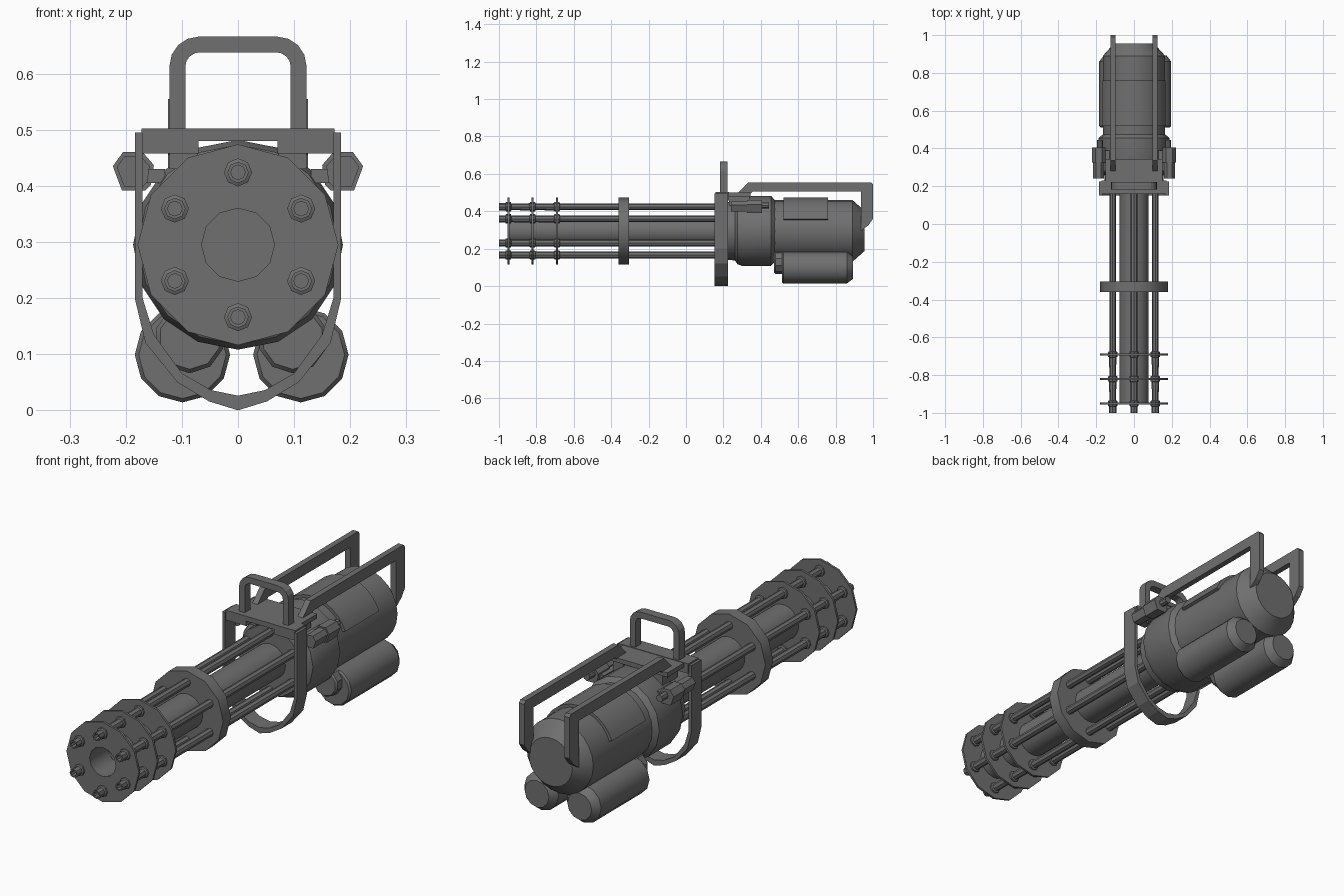
import bpy, bmesh, math

if "Cube" in bpy.data.objects:
    bpy.data.objects.remove(bpy.data.objects["Cube"])

AXIS_Z = 0.295
DISCS = (-0.95, -0.82, -0.69)

gunmetal = bpy.data.materials.new("dark_grey")
gunmetal.diffuse_color = (0.16, 0.16, 0.16, 1)
gunmetal.use_nodes = True
gunmetal.node_tree.nodes["Principled BSDF"].inputs["Base Color"].default_value = gunmetal.diffuse_color


def finish(name, bm, smooth=True):
    bmesh.ops.remove_doubles(bm, verts=bm.verts, dist=1e-5)
    bmesh.ops.recalc_face_normals(bm, faces=bm.faces)
    me = bpy.data.meshes.new(name)
    bm.to_mesh(me)
    bm.free()
    me.materials.append(gunmetal)
    ob = bpy.data.objects.new(name, me)
    bpy.context.collection.objects.link(ob)
    if smooth:
        bpy.ops.object.select_all(action='DESELECT')
        ob.select_set(True)
        bpy.context.view_layer.objects.active = ob
        bpy.ops.object.shade_smooth_by_angle(angle=math.radians(32))
    return ob


def lathe(name, profile, n, x=0, z=AXIS_Z, closed=False):
    """Revolve (y, radius) points about a line parallel to y."""
    bm = bmesh.new()
    rings = []
    for y, r in profile:
        rings.append([bm.verts.new((x + r * math.sin(2 * math.pi * i / n), y,
                                    z + r * math.cos(2 * math.pi * i / n))) for i in range(n)])
    pairs = list(zip(rings, rings[1:]))
    if closed:
        pairs.append((rings[-1], rings[0]))
    else:
        bm.faces.new(rings[0])
        bm.faces.new(rings[-1])
    for a, b in pairs:
        for i in range(n):
            j = (i + 1) % n
            bm.faces.new((a[i], a[j], b[j], b[i]))
    return finish(name, bm)


def prism(name, pts, lo, hi, axis='y', smooth=False):
    """Extrude an outline: (x, z) along y, or (y, z) along x."""
    bm = bmesh.new()
    place = (lambda p, t: (p[0], t, p[1])) if axis == 'y' else (lambda p, t: (t, p[0], p[1]))
    a = [bm.verts.new(place(p, lo)) for p in pts]
    b = [bm.verts.new(place(p, hi)) for p in pts]
    bm.faces.new(a)
    bm.faces.new(b)
    for i in range(len(pts)):
        j = (i + 1) % len(pts)
        bm.faces.new((a[i], a[j], b[j], b[i]))
    return finish(name, bm, smooth)


def mirrored(half):
    """Complete a half outline that runs from x > 0 to x = 0."""
    return half + [(-x, z) for x, z in reversed(half) if x > 0]


def box(name, x0, x1, y0, y1, z0, z1):
    return prism(name, [(x0, z0), (x1, z0), (x1, z1), (x0, z1)], y0, y1)


def ring(name, y0, y1, inner, outer, n):
    return lathe(name, [(y0, inner), (y0, outer), (y1, outer), (y1, inner)], n, closed=True)


# Barrel cluster: central tube, spacer discs and six hollow barrels
ring("central_tube", -0.953, 0.24, 0.065, 0.077, 24)
for k, y in enumerate(DISCS):
    ring(f"barrel_disc_{k}", y - 0.005, y + 0.005, 0.065, 0.179, 12)
ring("barrel_clamp_ring", -0.36, -0.305, 0.07, 0.179, 12)

barrel = [(-0.9, 0.013), (-1.0, 0.013), (-1.0, 0.019)]
for y in DISCS:
    barrel += [(y - 0.016, 0.019), (y - 0.013, 0.025), (y + 0.013, 0.025), (y + 0.016, 0.018)]
barrel += [(0.24, 0.018)]
for k in range(6):
    a = math.radians(60 * k)
    lathe(f"barrel_{k}", barrel, 8, 0.13 * math.sin(a), AXIS_Z + 0.129 * math.cos(a))

# Receiver and motor housing
lathe("receiver", [(0.225, 0.155), (0.262, 0.158), (0.275, 0.178), (0.30, 0.187),
                   (0.455, 0.187), (0.475, 0.165)], 16)
lathe("motor_housing", [(0.46, 0.165), (0.89, 0.165), (0.955, 0.107)], 24)

# Raised cover wrapped over the housing
angles = [math.radians(21 + 138 * i / 12) for i in range(13)]
arc = [(r * math.cos(a), AXIS_Z + r * math.sin(a))
       for r, seq in ((0.178, angles), (0.155, angles[::-1])) for a in seq]
prism("housing_cover", arc, 0.52, 0.76, smooth=True)

# Twin canisters with offset front caps
for x, side in ((0.112, "right"), (-0.099, "left")):
    lathe(f"canister_{side}", [(0.512, 0.078), (0.52, 0.085), (0.86, 0.085), (0.893, 0.06)],
          12, x, 0.099)
    lathe(f"canister_cap_{side}", [(0.47, 0.055), (0.478, 0.062), (0.53, 0.062)],
          10, x * 0.87, 0.128)

# U-shaped frame strap
outer = [(0.184, 0.495), (0.184, 0.2), (0.165, 0.12), (0.108, 0.05), (0.052, 0.016), (0, 0.0)]
inner = [(0.17, 0.495), (0.17, 0.2), (0.15, 0.135), (0.1, 0.066), (0.048, 0.036), (0, 0.026)]
left = lambda pts: [(-x, z) for x, z in reversed(pts[:-1])]
prism("frame_strap", outer + left(outer) + [(-x, z) for x, z in inner] + inner[-2::-1],
      0.152, 0.225)

# Top bridge with a shallow notch underneath
prism("top_bridge", mirrored([(0.07, 0.48), (0.07, 0.458), (0.172, 0.458), (0.172, 0.502),
                              (0, 0.502)]), 0.158, 0.23)
box("bridge_rear_plate", -0.15, 0.15, 0.225, 0.345, 0.48, 0.5)

# Front carry handle
def hoop(w, top, r):
    pts = [(w, 0.495)]
    for i in range(5):
        a = math.radians(22.5 * i)
        pts.append((w - r + r * math.cos(a), top - r + r * math.sin(a)))
    return pts

o, i = hoop(0.122, 0.666, 0.052), hoop(0.094, 0.638, 0.026)
prism("front_handle", o + [(-x, z) for x, z in reversed(o)] + [(-x, z) for x, z in i] + i[::-1],
      0.182, 0.222)

# Rear rails, supports and side latches
rail = [(0.265, 0.485), (0.335, 0.555), (0.99, 0.555), (1.0, 0.543), (1.0, 0.36), (0.975, 0.325),
        (0.935, 0.295), (0.935, 0.505), (0.355, 0.505), (0.305, 0.455)]
latch = [(0.15, 0.437), (0.17, 0.46), (0.205, 0.46), (0.223, 0.435), (0.207, 0.392),
         (0.165, 0.392), (0.155, 0.402)]
for s, side in ((1, "right"), (-1, "left")):
    prism(f"rear_rail_{side}", rail, s * 0.112 - 0.013, s * 0.112 + 0.013, axis='x')
    box(f"bridge_support_{side}", s * 0.097 - 0.025, s * 0.097 + 0.025, 0.23, 0.34, 0.43, 0.49)
    prism(f"side_latch_{side}", [(s * x, z) for x, z in latch], 0.325, 0.405)
    small = [(s * (0.188 + (x - 0.188) * 0.8), 0.428 + (z - 0.428) * 0.8) for x, z in latch]
    prism(f"latch_body_{side}", small, 0.24, 0.33)
    lathe(f"latch_pin_{side}", [(0.40, 0.016), (0.445, 0.016)], 8, s * 0.18, 0.432)
    box(f"latch_bracket_{side}", s * 0.155 - 0.025, s * 0.155 + 0.025, 0.28, 0.39, 0.405, 0.43)
